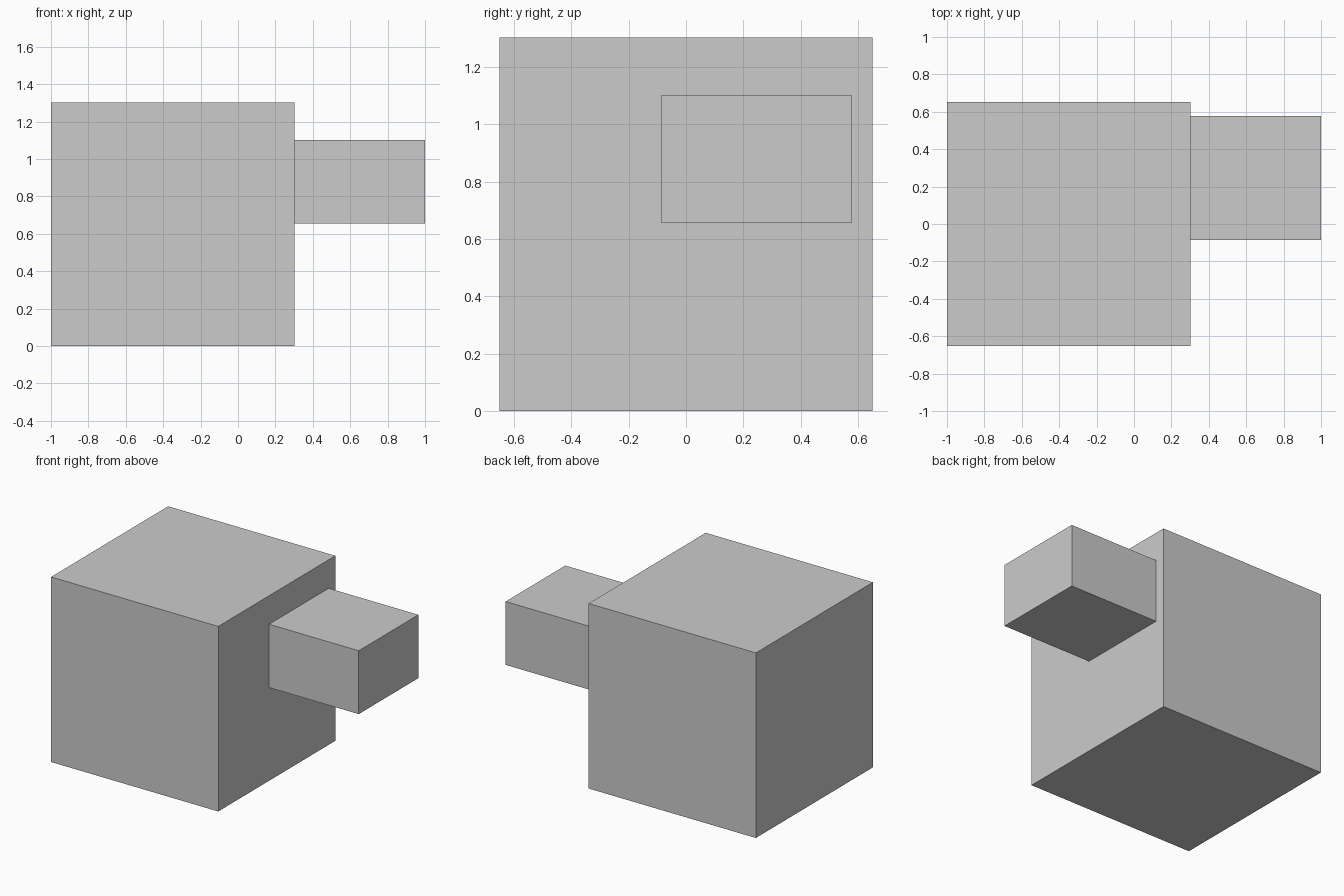
import bpy

if "Cube" in bpy.data.objects:
    bpy.data.objects.remove(bpy.data.objects["Cube"])


def box(name, lo, hi):
    """Axis-aligned box between two corners."""
    centre = [(a + b) / 2 for a, b in zip(lo, hi)]
    bpy.ops.mesh.primitive_cube_add(size=1, location=centre)
    ob = bpy.context.object
    ob.name = name
    ob.scale = [b - a for a, b in zip(lo, hi)]
    bpy.ops.object.transform_apply(location=False, rotation=False, scale=True)
    return ob


# Large cube standing on the ground
box("main_block", (-1.0, -0.651, 0.0), (0.302, 0.651, 1.303))

# Smaller block projecting from the right face
box("side_block", (0.302, -0.085, 0.656), (1.0, 0.578, 1.102))
